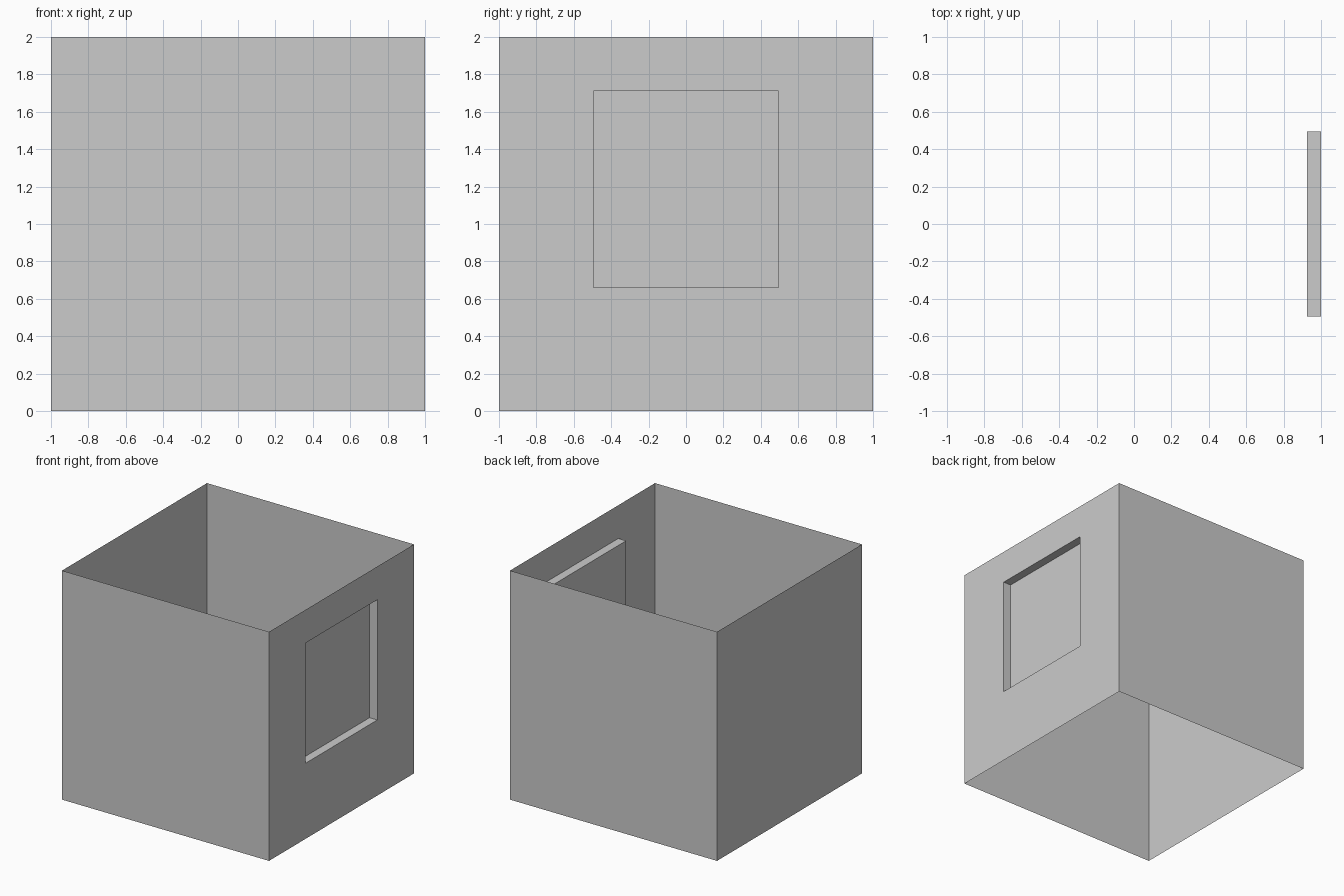
import bpy, bmesh

if "Cube" in bpy.data.objects:
    bpy.data.objects.remove(bpy.data.objects["Cube"])

bm = bmesh.new()

# Four sheet walls, open at top and bottom
bmesh.ops.create_cube(bm, size=2)
bmesh.ops.translate(bm, verts=bm.verts, vec=(0, 0, 1))
caps = [f for f in bm.faces if abs(f.normal.z) > 0.9]
bmesh.ops.delete(bm, geom=caps, context='FACES_ONLY')

# Window outline inset into the right wall
panel = next(f for f in bm.faces if f.normal.x > 0.9)
bmesh.ops.inset_individual(bm, faces=[panel], thickness=0.4)
for v in panel.verts:
    v.co.y = 0.494 if v.co.y > 0 else -0.494
    v.co.z = 1.71 if v.co.z > 1 else 0.66

# Recessed window pane
bmesh.ops.inset_individual(bm, faces=[panel], thickness=0.1)
for v in panel.verts:
    v.co.x = 0.925
    v.co.y = 0.494 if v.co.y > 0 else -0.494
    v.co.z = 1.71 if v.co.z > 1 else 0.66

bm.normal_update()
mesh = bpy.data.meshes.new("walls_with_window")
bm.to_mesh(mesh)
bm.free()
bpy.context.collection.objects.link(bpy.data.objects.new("walls_with_window", mesh))
